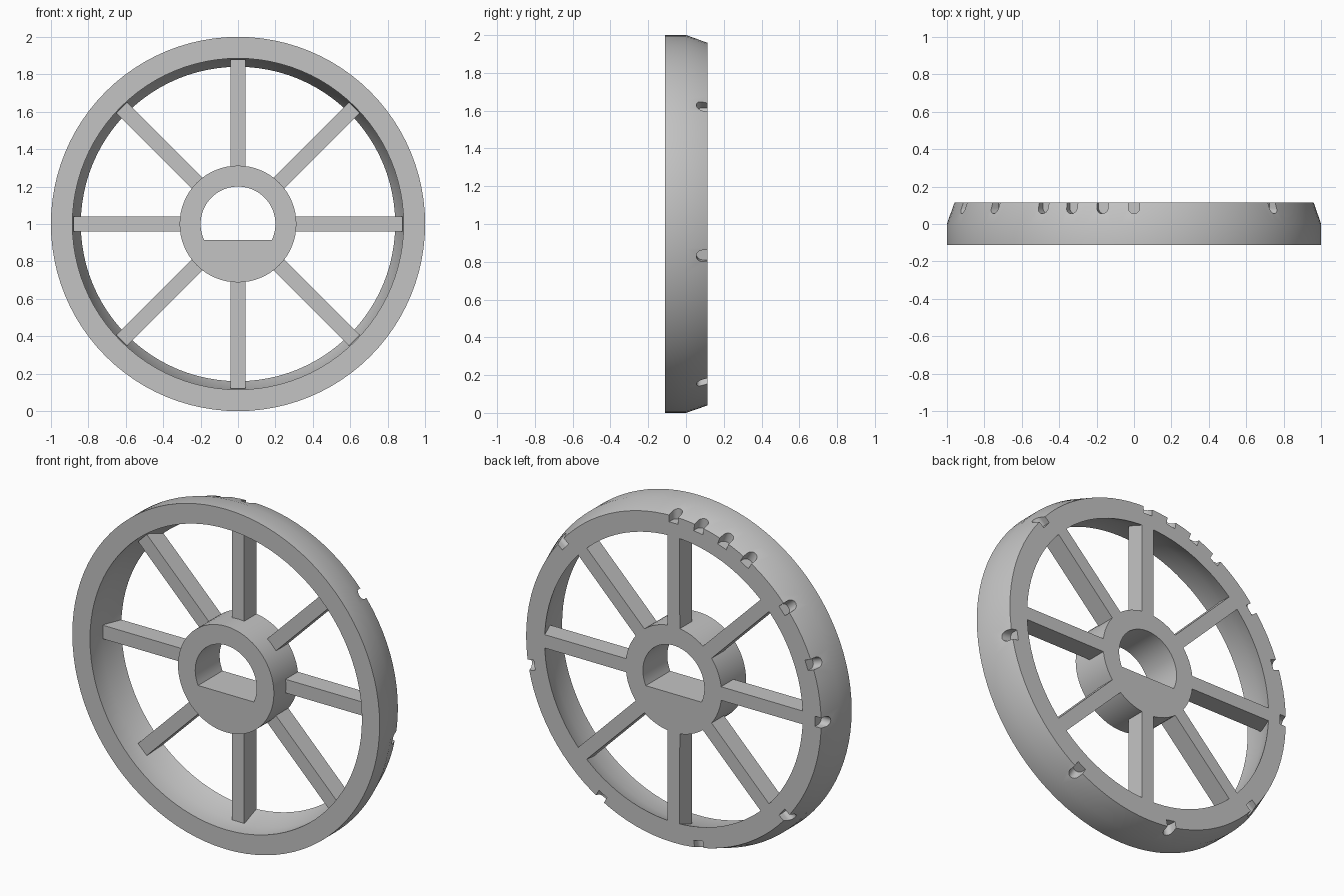
import bpy, bmesh, math
from mathutils import Matrix, Vector

default = bpy.data.objects.get("Cube")
if default:
    bpy.data.objects.remove(default, do_unlink=True)

FRONT, MID, BACK = -0.112, 0.0, 0.115
CENTRE = Matrix.Translation((0, 0, 1))

grey = bpy.data.materials.new("light grey")
grey.use_nodes = True
grey.diffuse_color = (0.55, 0.55, 0.55, 1)
grey.node_tree.nodes["Principled BSDF"].inputs["Base Color"].default_value = grey.diffuse_color


def make_object(name, bm):
    bmesh.ops.recalc_face_normals(bm, faces=bm.faces)
    mesh = bpy.data.meshes.new(name)
    bm.to_mesh(mesh)
    bm.free()
    mesh.materials.append(grey)
    obj = bpy.data.objects.new(name, mesh)
    bpy.context.collection.objects.link(obj)
    return obj


def revolve(name, profile, steps):
    """Closed (radius, y) profile turned around the axle."""
    bm = bmesh.new()
    rings = []
    for i in range(steps):
        a = math.tau * i / steps
        rings.append([bm.verts.new((r * math.cos(a), y, 1 + r * math.sin(a))) for r, y in profile])
    n = len(profile)
    for i in range(steps):
        p, q = rings[i], rings[(i + 1) % steps]
        for j in range(n):
            k = (j + 1) % n
            bm.faces.new((p[j], p[k], q[k], q[j]))
    return make_object(name, bm)


def add_prism(bm, points, offset, matrix):
    """Flat outline pushed along an offset, then placed by a matrix."""
    low = [bm.verts.new(matrix @ Vector(p)) for p in points]
    high = [bm.verts.new(matrix @ (Vector(p) + Vector(offset))) for p in points]
    bm.faces.new(low)
    bm.faces.new(high)
    for i in range(len(points)):
        j = (i + 1) % len(points)
        bm.faces.new((low[i], low[j], high[j], high[i]))


def around(degrees):
    """Turn +x towards +z around the axle."""
    return CENTRE @ Matrix.Rotation(-math.radians(degrees), 4, 'Y')


def cut(obj, cutter):
    mod = obj.modifiers.new("cut", 'BOOLEAN')
    mod.operation = 'DIFFERENCE'
    mod.solver = 'EXACT'
    mod.object = cutter
    graph = bpy.context.evaluated_depsgraph_get()
    mesh = bpy.data.meshes.new_from_object(obj.evaluated_get(graph))
    obj.modifiers.clear()
    obj.data = mesh
    bpy.data.objects.remove(cutter, do_unlink=True)


def smooth(obj):
    bpy.ops.object.select_all(action='DESELECT')
    obj.select_set(True)
    bpy.context.view_layer.objects.active = obj
    bpy.ops.object.shade_smooth_by_angle(angle=math.radians(30))


# Rim: straight at the front, tapering towards the back
rim = revolve("rim", [(1, FRONT), (1, MID), (0.96, BACK),
                      (0.84, BACK), (0.885, MID), (0.885, FRONT)], 96)

# Round-ended notches in the tapered edge
bm = bmesh.new()
w = 0.03
outline = [(0.92, 0.085 - w * math.sin(math.pi * i / 12), w * math.cos(math.pi * i / 12))
           for i in range(13)]
outline += [(0.92, 0.2, -w), (0.92, 0.2, w)]
for angle in (40, 90, 100, 110, 120, 140, 160, 180, 220, 260, 300, 350):
    add_prism(bm, outline, (0.2, 0, 0), around(angle))
cut(rim, make_object("notch_cutter", bm))
smooth(rim)

# Hub with a D-shaped bore
hub = revolve("hub", [(0.312, FRONT), (0.312, BACK), (0.1, BACK), (0.1, FRONT)], 64)
bm = bmesh.new()
flat = -0.085
start = math.asin(flat / 0.2)
sweep = math.pi - 2 * start
arc = [start + sweep * i / 48 for i in range(49)]
# The core is filled first so that the bore alone shapes the opening
hub_core = bmesh.new()
bmesh.ops.create_cone(hub_core, cap_ends=True, segments=64, radius1=0.312, radius2=0.312,
                      depth=BACK - FRONT,
                      matrix=Matrix.Translation((0, (FRONT + BACK) / 2, 1))
                      @ Matrix.Rotation(math.pi / 2, 4, 'X'))
hub_core.to_mesh(hub.data)
hub_core.free()
add_prism(bm, [(0.2 * math.cos(a), -0.3, 0.2 * math.sin(a)) for a in arc], (0, 0.6, 0), CENTRE)
cut(hub, make_object("bore_cutter", bm))
smooth(hub)

# Eight square spokes set in the rear half
for i in range(8):
    bm = bmesh.new()
    add_prism(bm, [(0.3, MID, -0.04), (0.3, BACK, -0.04), (0.3, BACK, 0.04), (0.3, MID, 0.04)],
              (0.58, 0, 0), around(45 * i))
    # Slant the outer end to stay inside the tapered rim
    for v in bm.verts:
        offset = Vector((v.co.x, 0, v.co.z - 1))
        if offset.length > 0.5 and v.co.y > 0.05:
            offset *= 0.86 / offset.length
            v.co.x, v.co.z = offset.x, offset.z + 1
    make_object(f"spoke_{i + 1}", bm)
